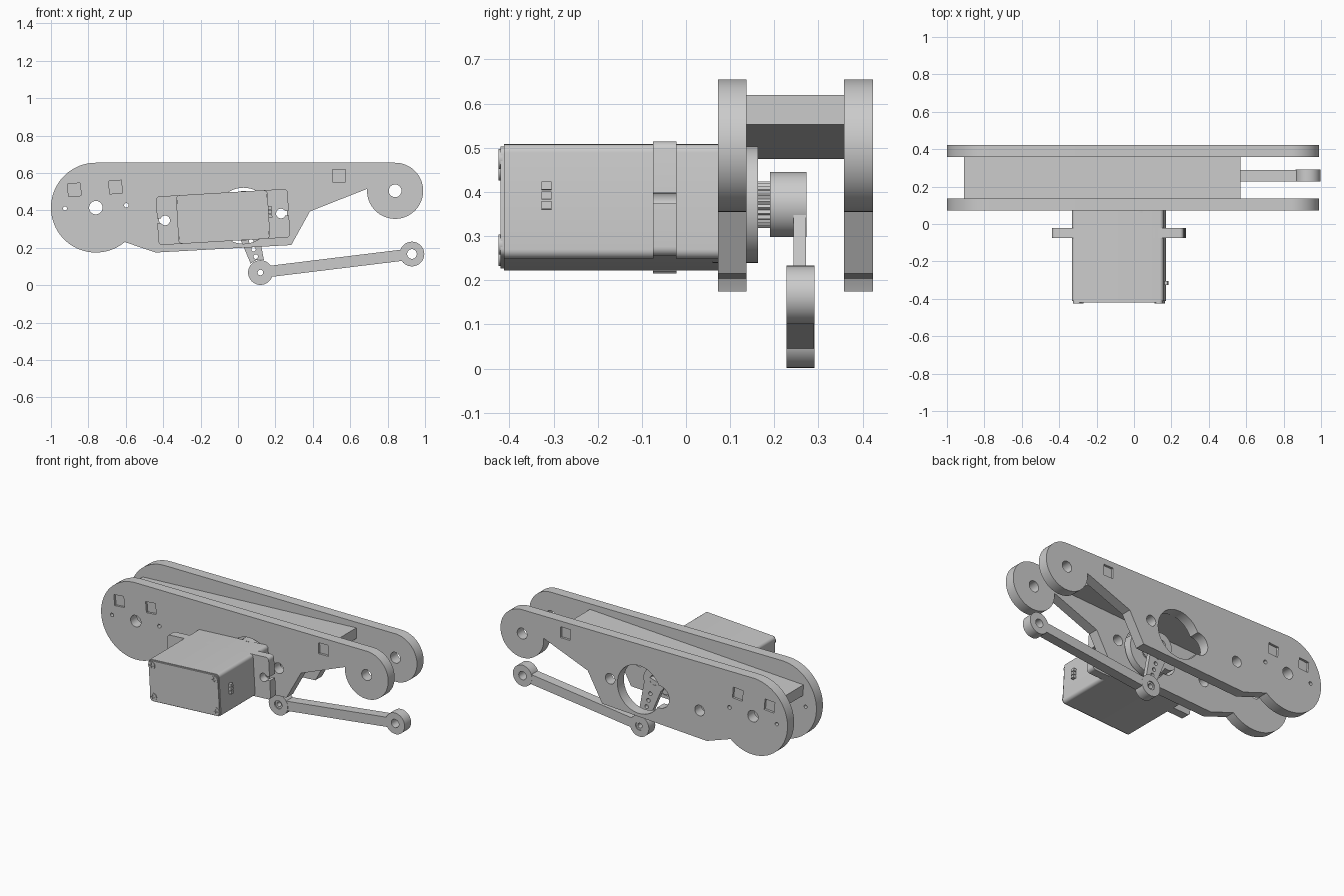
import bpy, bmesh
from math import sin, cos, radians, atan2, hypot, pi

old = bpy.data.objects.get("Cube")
if old:
    bpy.data.objects.remove(old, do_unlink=True)

grey = bpy.data.materials.new("plain_grey")
grey.use_nodes = True
grey.diffuse_color = (0.6, 0.6, 0.6, 1)
grey.node_tree.nodes["Principled BSDF"].inputs["Base Color"].default_value = (0.6, 0.6, 0.6, 1)

TILT = radians(3.4)
CX, CZ = -0.08, 0.365      # middle of the servo


def arc(x, z, r, a0=0, a1=360, n=48):
    """Points along an arc; a full turn leaves out the repeated last point."""
    count = n if abs(a1 - a0) >= 360 else n + 1
    return [(x + r * cos(radians(a0 + (a1 - a0) * i / n)),
             z + r * sin(radians(a0 + (a1 - a0) * i / n))) for i in range(count)]


def rect(x0, x1, z0, z1):
    return [(x0, z0), (x1, z0), (x1, z1), (x0, z1)]


def turn(points, angle, ox, oz):
    """Rotate points about the origin and move them to (ox, oz)."""
    c, s = cos(angle), sin(angle)
    return [(ox + x * c - z * s, oz + x * s + z * c) for x, z in points]


def servo_pts(points):
    return turn(points, TILT, CX, CZ)


def rounded(w, h, r):
    pts = []
    for sx, sz, a in ((1, 1, 0), (-1, 1, 90), (-1, -1, 180), (1, -1, 270)):
        pts += arc(sx * (w / 2 - r), sz * (h / 2 - r), r, a, a + 90, 6)
    return pts


def prism(name, points, y0, y1):
    """Extrude an outline in the xz plane from y0 to y1."""
    bm = bmesh.new()
    face = bm.faces.new([bm.verts.new((x, y0, z)) for x, z in points])
    ext = bmesh.ops.extrude_face_region(bm, geom=[face])["geom"]
    bmesh.ops.translate(bm, vec=(0, y1 - y0, 0),
                        verts=[v for v in ext if isinstance(v, bmesh.types.BMVert)])
    bmesh.ops.recalc_face_normals(bm, faces=bm.faces)
    mesh = bpy.data.meshes.new(name)
    bm.to_mesh(mesh)
    bm.free()
    mesh.materials.append(grey)
    obj = bpy.data.objects.new(name, mesh)
    bpy.context.collection.objects.link(obj)
    return obj


def cut(obj, points, y0, y1):
    """Cut an extruded outline out of an object."""
    tool = prism("cutter", points, y0, y1)
    tool.hide_render = True
    mod = obj.modifiers.new("hole", "BOOLEAN")
    mod.operation, mod.solver, mod.object = "DIFFERENCE", "EXACT", tool
    graph = bpy.context.evaluated_depsgraph_get()
    mesh = bpy.data.meshes.new_from_object(obj.evaluated_get(graph))
    obj.modifiers.clear()
    obj.data = mesh
    bpy.data.objects.remove(tool, do_unlink=True)


def bar(xa, za, xb, zb, wa, wb):
    """Outline of a tapered strip between two points."""
    length = hypot(xb - xa, zb - za)
    strip = [(0, -wa / 2), (length, -wb / 2), (length, wb / 2), (0, wa / 2)]
    return turn(strip, atan2(zb - za, xb - xa), xa, za)


# Side plates with pivot holes, servo opening and shallow square tab pockets
outline = (arc(0.84, 0.505, 0.15, 90, -184, 64)
           + [(0.385, 0.395), (0.285, 0.215), (-0.44, 0.175)]
           + arc(-0.76, 0.415, 0.24, -50, -270, 64))
holes = [(-0.76, 0.415, 0.036), (0.84, 0.505, 0.034), (-0.925, 0.41, 0.011),
         (-0.597, 0.427, 0.012), (-0.39, 0.352, 0.033), (0.23, 0.385, 0.033)]
tabs = [(-0.875, 0.51, 5), (-0.655, 0.525, 5), (0.54, 0.585, 1)]
SHAFT = servo_pts([(0.11, 0)])[0]
LOBE = servo_pts([(-0.03, 0)])[0]

for name, y0, y1, face in (("front_plate", 0.073, 0.137, 0.073),
                           ("back_plate", 0.358, 0.423, 0.423)):
    plate = prism(name, outline, y0, y1)
    for x, z, r in holes:
        cut(plate, arc(x, z, r, n=32), y0 - 0.05, y1 + 0.05)
    for centre, r in ((SHAFT, 0.15), (LOBE, 0.07)):
        cut(plate, arc(*centre, r), y0 - 0.05, y1 + 0.05)
    for x, z, a in tabs:
        cut(plate, turn(rect(-0.034, 0.034, -0.034, 0.034), radians(a), x, z),
            face - 0.014, face + 0.014)

# Sloping spacer between the plates
prism("spacer", [(-0.907, 0.475), (0.57, 0.553), (0.57, 0.62), (-0.91, 0.543)], 0.137, 0.358)

# Servo case, lid and bottom cover
prism("servo_case", servo_pts(rounded(0.49, 0.26, 0.02)), -0.412, 0.072)
prism("servo_lid", servo_pts(rounded(0.48, 0.25, 0.018)), -0.42, -0.412)

# Mounting flange with open keyhole slots
flange = prism("servo_flange", servo_pts(rounded(0.705, 0.26, 0.02)), -0.075, -0.022)
for side in (-1, 1):
    cut(flange, servo_pts(arc(side * 0.31, 0, 0.026, n=32)), -0.1, 0)
    slot = rect(*sorted((side * 0.31, side * 0.37)), -0.012, 0.012)
    cut(flange, servo_pts(slot), -0.1, 0)

# Lid screws with crossed recesses
for sx in (-1, 1):
    for sz in (-1, 1):
        x, z = sx * 0.218, sz * 0.097
        screw = prism("lid_screw", servo_pts(arc(x, z, 0.023, n=24)), -0.424, -0.415)
        for w, h in ((0.014, 0.003), (0.003, 0.014)):
            cut(screw, servo_pts(rect(x - w, x + w, z - h, z + h)), -0.43, -0.42)

# Cable plug with three sockets
for i in (-1, 0, 1):
    z = 0.012 + i * 0.022
    prism("cable_pin", servo_pts(rect(0.24, 0.263, z - 0.009, z + 0.009)), -0.327, -0.305)

# Gear housing, small gear lobe and output shaft
prism("gear_housing", arc(*SHAFT, 0.132, n=64), 0.06, 0.163)
prism("gear_lobe", arc(*LOBE, 0.055), 0.06, 0.163)
spline = []
for i in range(48):
    r = 0.053 if i % 2 else 0.048
    spline += [(SHAFT[0] + r * cos(2 * pi * i / 48), SHAFT[1] + r * sin(2 * pi * i / 48))]
prism("splined_shaft", spline, 0.15, 0.195)

# Servo horn with a row of small holes
JOINT, TIP = (0.12, 0.068), (0.93, 0.167)
hub = prism("horn_hub", arc(*SHAFT, 0.074), 0.19, 0.273)
cut(hub, arc(*SHAFT, 0.03, n=32), 0.245, 0.3)
arm = prism("horn_arm", bar(*SHAFT, *JOINT, 0.13, 0.06), 0.243, 0.272)
for t in (0.3, 0.45, 0.59, 0.72):
    x, z = (a + (b - a) * t for a, b in zip(SHAFT, JOINT))
    cut(arm, arc(x, z, 0.012, n=20), 0.2, 0.3)
cut(arm, arc(*JOINT, 0.07), 0.2, 0.3)

# Push link with a round eye at each end
link = prism("link_rod", bar(*JOINT, *TIP, 0.06, 0.06), 0.228, 0.29)
for name, end in (("link_joint_eye", JOINT), ("link_tip_eye", TIP)):
    cut(link, arc(*end, 0.05), 0.2, 0.32)
    eye = prism(name, arc(*end, 0.066), 0.227, 0.291)
    cut(eye, arc(*end, 0.026, n=32), 0.2, 0.32)
bush = prism("joint_bush", arc(*JOINT, 0.026, n=32), 0.235, 0.285)
cut(bush, arc(*JOINT, 0.015, n=32), 0.2, 0.32)

# Smooth round walls, keep hard rims
bpy.ops.object.select_all(action="DESELECT")
for obj in bpy.context.scene.objects:
    if obj.type == "MESH":
        obj.select_set(True)
        bpy.context.view_layer.objects.active = obj
bpy.ops.object.shade_smooth_by_angle(angle=radians(30))
